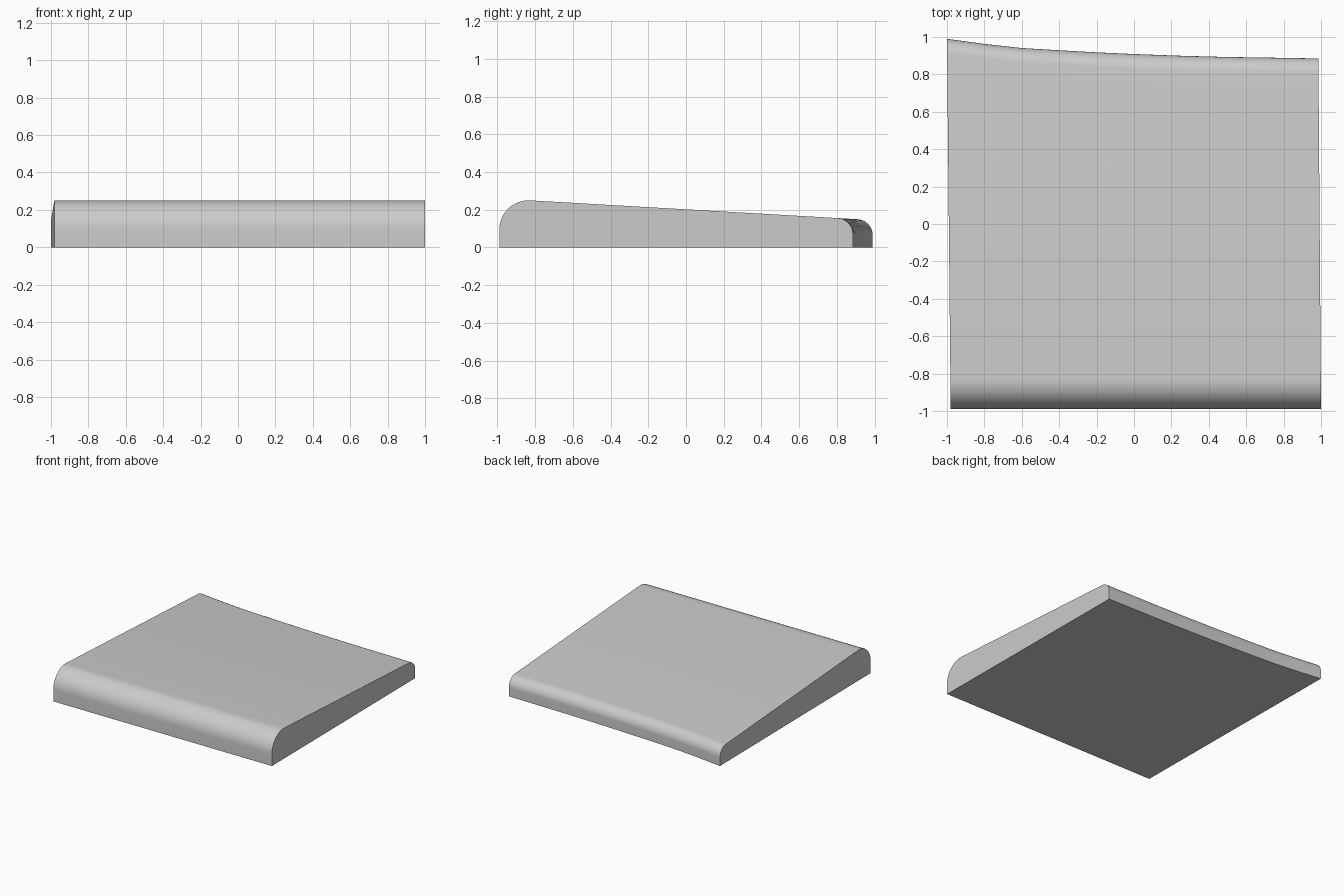
import bpy, bmesh, math

cube = bpy.data.objects.get("Cube")
if cube:
    bpy.data.objects.remove(cube, do_unlink=True)

FRONT = -0.99
FRONT_R, BACK_R = 0.155, 0.085
TOP = 0.25
SLOPE = math.atan(0.0576)
STEPS = 12
# Back edge sweep: (fraction across the width, y)
BACK_EDGE = [(0, 0.99), (0.1, 0.963), (0.2, 0.941), (0.3, 0.929), (0.4, 0.918),
             (0.5, 0.909), (0.62, 0.9), (0.75, 0.893), (0.88, 0.889), (1, 0.885)]


def arc(cy, cz, r, start, end):
    angles = [start + (end - start) * i / STEPS for i in range(STEPS + 1)]
    return [(cy + r * math.cos(a), cz + r * math.sin(a)) for a in angles]


def section(back):
    """Side profile: rounded front, sloping top, rounded back."""
    upright = math.pi / 2 - SLOPE
    cy, cz = FRONT + FRONT_R, TOP - FRONT_R
    front = arc(cy, cz, FRONT_R, math.pi, upright)
    y0, z0 = front[-1]
    by = back - BACK_R
    touch_y = by + BACK_R * math.cos(upright)
    touch_z = z0 - math.tan(SLOPE) * (touch_y - y0)
    rear = arc(by, touch_z - BACK_R * math.sin(upright), BACK_R, upright, 0)
    return [(FRONT, 0)] + front + rear + [(back, 0)]


# Loft the profile across the width, with slightly skewed sides
bm = bmesh.new()
rows = []
for t, back in BACK_EDGE:
    row = []
    for y, z in section(back):
        s = (y - FRONT) / 1.98
        left, right = -0.98 - 0.02 * s, 1 - 0.015 * s
        row.append(bm.verts.new((left + (right - left) * t, y, z)))
    rows.append(row)
for a, b in zip(rows, rows[1:]):
    for i in range(len(a)):
        j = (i + 1) % len(a)
        bm.faces.new((a[i], a[j], b[j], b[i]))
bm.faces.new(rows[0])
bm.faces.new(rows[-1])
bmesh.ops.recalc_face_normals(bm, faces=bm.faces)

mesh = bpy.data.meshes.new("wedge_slab")
bm.to_mesh(mesh)
bm.free()
slab = bpy.data.objects.new("wedge_slab", mesh)
bpy.context.collection.objects.link(slab)

# Plain grey surface
grey = bpy.data.materials.new("light_grey")
grey.use_nodes = True
color = (0.6, 0.6, 0.6, 1)
grey.diffuse_color = color
grey.node_tree.nodes["Principled BSDF"].inputs["Base Color"].default_value = color
mesh.materials.append(grey)

bpy.context.view_layer.objects.active = slab
slab.select_set(True)
bpy.ops.object.shade_smooth_by_angle(angle=math.radians(30))
